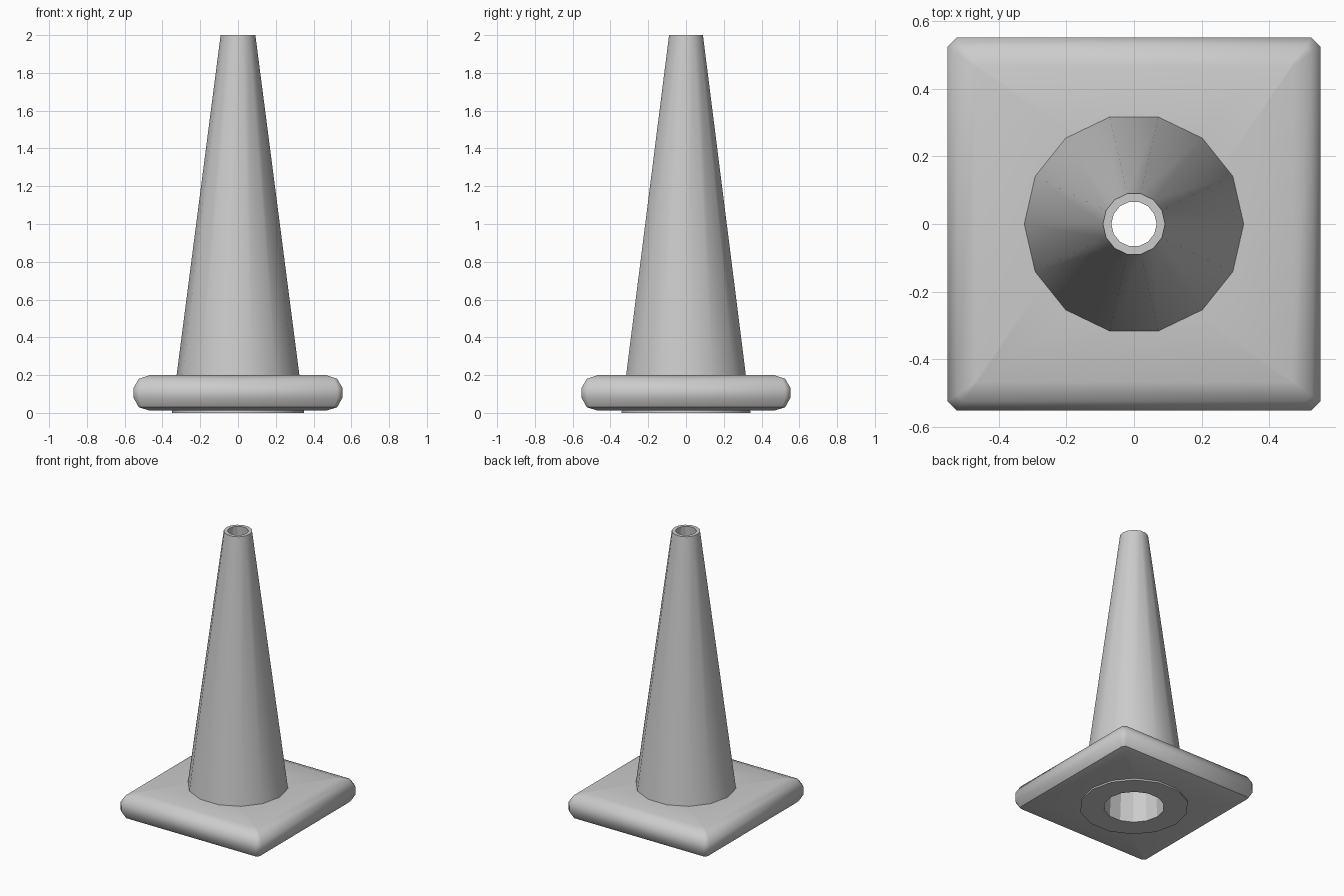
import bpy, bmesh
from math import cos, sin, pi, radians

if "Cube" in bpy.data.objects:
    bpy.data.objects.remove(bpy.data.objects["Cube"])


def rings_to_object(name, rings, smooth_angle, flat_strip=None):
    """Join equal-sized rings into a closed tube; the last ring meets the first."""
    bm = bmesh.new()
    loops = [[bm.verts.new(p) for p in ring] for ring in rings]
    n = len(loops[0])
    flat = []
    for i, a in enumerate(loops):
        b = loops[(i + 1) % len(loops)]
        for j in range(n):
            k = (j + 1) % n
            f = bm.faces.new((a[j], a[k], b[k], b[j]))
            if i == flat_strip:
                flat.append(f)
    bmesh.ops.recalc_face_normals(bm, faces=bm.faces)
    bm.faces.index_update()
    flat_ids = [f.index for f in flat]
    mesh = bpy.data.meshes.new(name)
    bm.to_mesh(mesh)
    bm.free()
    obj = bpy.data.objects.new(name, mesh)
    bpy.context.collection.objects.link(obj)
    bpy.ops.object.select_all(action='DESELECT')
    obj.select_set(True)
    bpy.context.view_layer.objects.active = obj
    bpy.ops.object.shade_smooth_by_angle(angle=radians(smooth_angle))
    for i in flat_ids:
        mesh.polygons[i].use_smooth = False
    return obj


def circle(r, z, n=14):
    return [(r * cos(2 * pi * i / n), r * sin(2 * pi * i / n), z) for i in range(n)]


def clipped_square(h, c, z):
    d = h - c
    return [(x, y, z) for x, y in ((h, -d), (h, d), (d, h), (-d, h),
                                   (-h, d), (-h, -d), (-d, -h), (d, -h))]


# Hollow tapered cone, poking slightly below the base plate
rings_to_object("cone", [circle(0.35, 0), circle(0.325, 0.2), circle(0.092, 2.0),
                         circle(0.067, 2.0), circle(0.195, 0)], 30, flat_strip=3)

# Rounded square base plate; its opening is buried inside the cone wall
profile = [(0.25, 0.1, 0.2), (0.468, 0.002, 0.2), (0.525, 0.018, 0.18),
           (0.553, 0.028, 0.132), (0.553, 0.028, 0.08), (0.525, 0.018, 0.03),
           (0.468, 0.002, 0.012), (0.25, 0.1, 0.012)]
rings_to_object("base_plate", [clipped_square(*p) for p in profile], 42)
